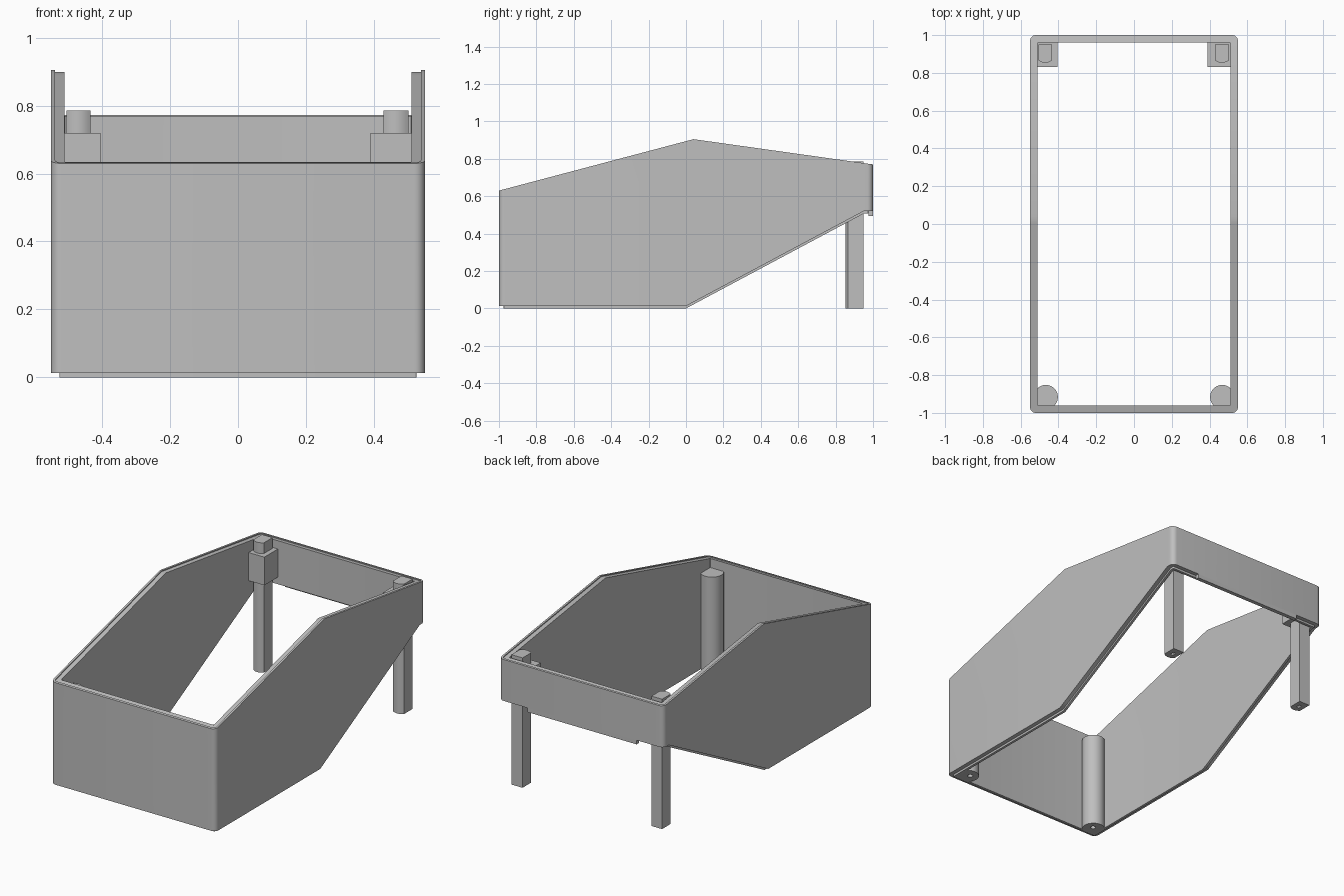
import bpy, bmesh, math
from mathutils import Vector

if "Cube" in bpy.data.objects:
    bpy.data.objects.remove(bpy.data.objects["Cube"], do_unlink=True)

# one grey plastic for everything
grey = bpy.data.materials.new("grey_plastic")
grey.use_nodes = True
COLOUR = (0.52, 0.52, 0.52, 1)
grey.diffuse_color = COLOUR
grey.node_tree.nodes["Principled BSDF"].inputs["Base Color"].default_value = COLOUR

HX, HY, RADIUS = 0.55, 1.0, 0.03
WALL, LIP = 0.04, 0.013


def finish(bm, name):
    bmesh.ops.recalc_face_normals(bm, faces=bm.faces)
    mesh = bpy.data.meshes.new(name)
    bm.to_mesh(mesh)
    bm.free()
    mesh.materials.append(grey)
    ob = bpy.data.objects.new(name, mesh)
    bpy.context.collection.objects.link(ob)
    bpy.ops.object.select_all(action='DESELECT')
    ob.select_set(True)
    bpy.context.view_layer.objects.active = ob
    bpy.ops.object.shade_smooth_by_angle(angle=math.radians(32))
    return ob


def prism(name, outline, z0, z1, hole=0):
    """Upright prism, with an optional blind screw hole in its underside."""
    bm = bmesh.new()
    base = bm.faces.new([bm.verts.new((x, y, z0)) for x, y in outline])
    top = bmesh.ops.extrude_face_region(bm, geom=[base], use_keep_orig=True)["geom"]
    for v in top:
        if isinstance(v, bmesh.types.BMVert):
            v.co.z = z1
    if hole:
        centre = base.calc_center_bounds()
        bmesh.ops.inset_individual(bm, faces=[base], thickness=0.01)
        for v in base.verts:
            v.co = centre + (v.co - centre).normalized() * hole
        bmesh.ops.extrude_discrete_faces(bm, faces=[base])
        floor = min((f for f in bm.faces if abs(f.calc_center_median().z - z0) < 1e-5
                     and len(f.verts) == len(outline)), key=lambda f: f.calc_area())
        for v in floor.verts:
            v.co.z += 0.08
    return finish(bm, name)


def box(name, x0, x1, y0, y1, z0, z1):
    return prism(name, [(x0, y0), (x1, y0), (x1, y1), (x0, y1)], z0, z1)


# side profile of the housing: sloped top and sloped underside
def lerp_profile(points, y):
    for (ya, za), (yb, zb) in zip(points, points[1:]):
        if y <= yb:
            return za + (zb - za) * (y - ya) / (yb - ya)
    return points[-1][1]


def top_z(y):
    return lerp_profile([(-1, 0.63), (0.04, 0.905), (1, 0.77)], y)


def bottom_z(y):
    return lerp_profile([(-1, LIP), (0, LIP), (0.95, 0.52), (1, 0.52)], y)


def outline(inset):
    """Rounded rectangle with extra points where the profile bends."""
    hx, hy, r = HX - inset, HY - inset, max(RADIUS - inset, 0.002)
    bends, pts = [0.0, 0.04, 0.95], []
    for i, (sx, sy) in enumerate([(1, -1), (1, 1), (-1, 1), (-1, -1)]):
        for k in range(7):
            a = math.radians(-90 + 90 * i + 15 * k)
            pts.append((sx * (hx - r) + r * math.cos(a), sy * (hy - r) + r * math.sin(a)))
        if i == 0:
            pts += [(hx, y) for y in bends]
        if i == 2:
            pts += [(-hx, y) for y in reversed(bends)]
    return pts


# housing wall: stepped rim on top, recessed lip underneath
section = [(0, bottom_z, 0), (0, top_z, 0), (0.012, top_z, 0), (0.012, top_z, -0.006),
           (WALL, top_z, -0.006), (WALL, bottom_z, -LIP), (0.025, bottom_z, -LIP),
           (0.025, bottom_z, 0)]
bm = bmesh.new()
rings = [[bm.verts.new((x, y, height(y) + dz)) for x, y in outline(inset)]
         for inset, height, dz in section]
n = len(rings[0])
for a, b in zip(rings, rings[1:] + rings[:1]):
    for i in range(n):
        j = (i + 1) % n
        bm.faces.new((a[i], a[j], b[j], b[i]))
finish(bm, "housing_wall")

# tab below the back wall, between the corners
box("back_tab", -0.37, 0.36, 0.976, 1.0, 0.495, 0.522)

# front corner pillars: round posts trimmed by the walls
for side, s in (("left", 1), ("right", -1)):
    pts = []
    for k in range(40):
        a = 2 * math.pi * k / 40
        p = (s * min(0.467 + 0.064 * math.cos(a), 0.51), max(-0.916 + 0.064 * math.sin(a), -0.96))
        if not pts or (Vector(p) - Vector(pts[-1])).length > 1e-4:
            pts.append(p)
    prism(side + "_front_pillar", pts, 0, 0.58, hole=0.015)

# back legs with rounded fronts, each held in a block
for side, x0, x1, b0, b1 in (("left", 0.428, 0.502, 0.39, 0.51),
                             ("right", -0.505, -0.434, -0.51, -0.405)):
    mid, half = (x0 + x1) / 2, (x1 - x0) / 2
    front = [(mid + half * t / 5, 0.853 + 0.014 * (t / 5) ** 2) for t in range(-5, 6)]
    prism(side + "_back_leg", front + [(x1, 0.95), (x0, 0.95)], 0, 0.785, hole=0.015)
    box(side + "_leg_block", b0, b1, 0.83, 0.96, 0.55, 0.72)
